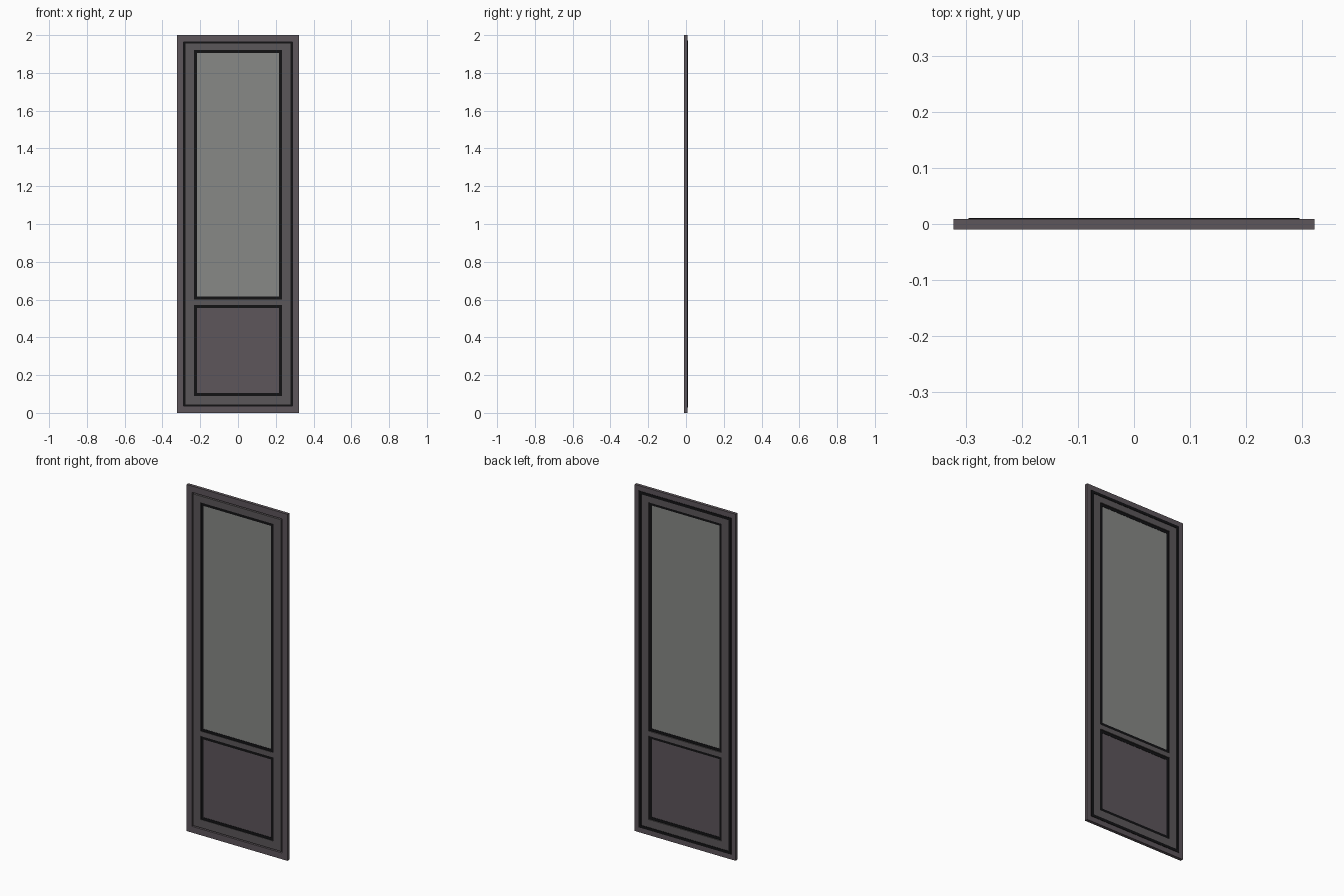
import bpy, bmesh

if "Cube" in bpy.data.objects:
    bpy.data.objects.remove(bpy.data.objects["Cube"])


def material(name, rgb):
    m = bpy.data.materials.new(name)
    m.diffuse_color = (*rgb, 1.0)
    m.use_nodes = True
    m.node_tree.nodes["Principled BSDF"].inputs["Base Color"].default_value = m.diffuse_color
    return m


FRAME = material("dark_plum_grey", (0.11, 0.092, 0.104))
SASH = material("dark_grey", (0.105, 0.095, 0.10))
RUBBER = material("black_rubber", (0.006, 0.006, 0.007))
GLASS = material("grey_glass", (0.245, 0.25, 0.24))


def finish(name, bm, mat):
    bmesh.ops.recalc_face_normals(bm, faces=bm.faces)
    mesh = bpy.data.meshes.new(name)
    bm.to_mesh(mesh)
    bm.free()
    mesh.materials.append(mat)
    obj = bpy.data.objects.new(name, mesh)
    bpy.context.collection.objects.link(obj)
    return obj


def slab(name, half_w, z0, z1, y0, y1, mat):
    bm = bmesh.new()
    bmesh.ops.create_cube(bm, size=1)
    for v in bm.verts:
        v.co.x *= 2 * half_w
        v.co.y = y1 if v.co.y > 0 else y0
        v.co.z = z1 if v.co.z > 0 else z0
    return finish(name, bm, mat)


def ring(name, outer, inner, y0, y1, mat):
    """Mitred rectangular ring; outer and inner are (half width, z0, z1)."""
    bm = bmesh.new()
    loops = []
    for (w, z0, z1), y in ((outer, y0), (outer, y1), (inner, y1), (inner, y0)):
        loops.append([bm.verts.new((x, y, z)) for x, z in
                      ((-w, z0), (w, z0), (w, z1), (-w, z1))])
    for i in range(4):
        a, b = loops[i], loops[(i + 1) % 4]
        for k in range(4):
            n = (k + 1) % 4
            bm.faces.new((a[k], a[n], b[n], b[k]))
    return finish(name, bm, mat)


FRONT, BACK = -0.0095, 0.0085

# fixed outer frame
ring("outer_frame", (0.322, 0.0, 2.0), (0.288, 0.036, 1.964), FRONT, BACK, FRAME)

# seal covering the gap between frame and sash, proud of the back
ring("perimeter_seal", (0.295, 0.029, 1.971), (0.279, 0.045, 1.955), 0.004, 0.0105, RUBBER)

# sash with its middle rail
ring("sash", (0.281, 0.043, 1.957), (0.232, 0.090, 1.920), FRONT, BACK, SASH)
slab("middle_rail", 0.232, 0.572, 0.600, FRONT, BACK, SASH)

# recessed beads with the infill they hold
for name, z0, z1, mat in (("glass_pane", 0.600, 1.920, GLASS),
                          ("lower_panel", 0.090, 0.572, FRAME)):
    b = 0.016
    ring(name + "_bead", (0.232, z0, z1), (0.232 - b, z0 + b, z1 - b),
         -0.0075, 0.003, RUBBER)
    slab(name, 0.232 - b, z0 + b, z1 - b, -0.006, 0.0015, mat)
